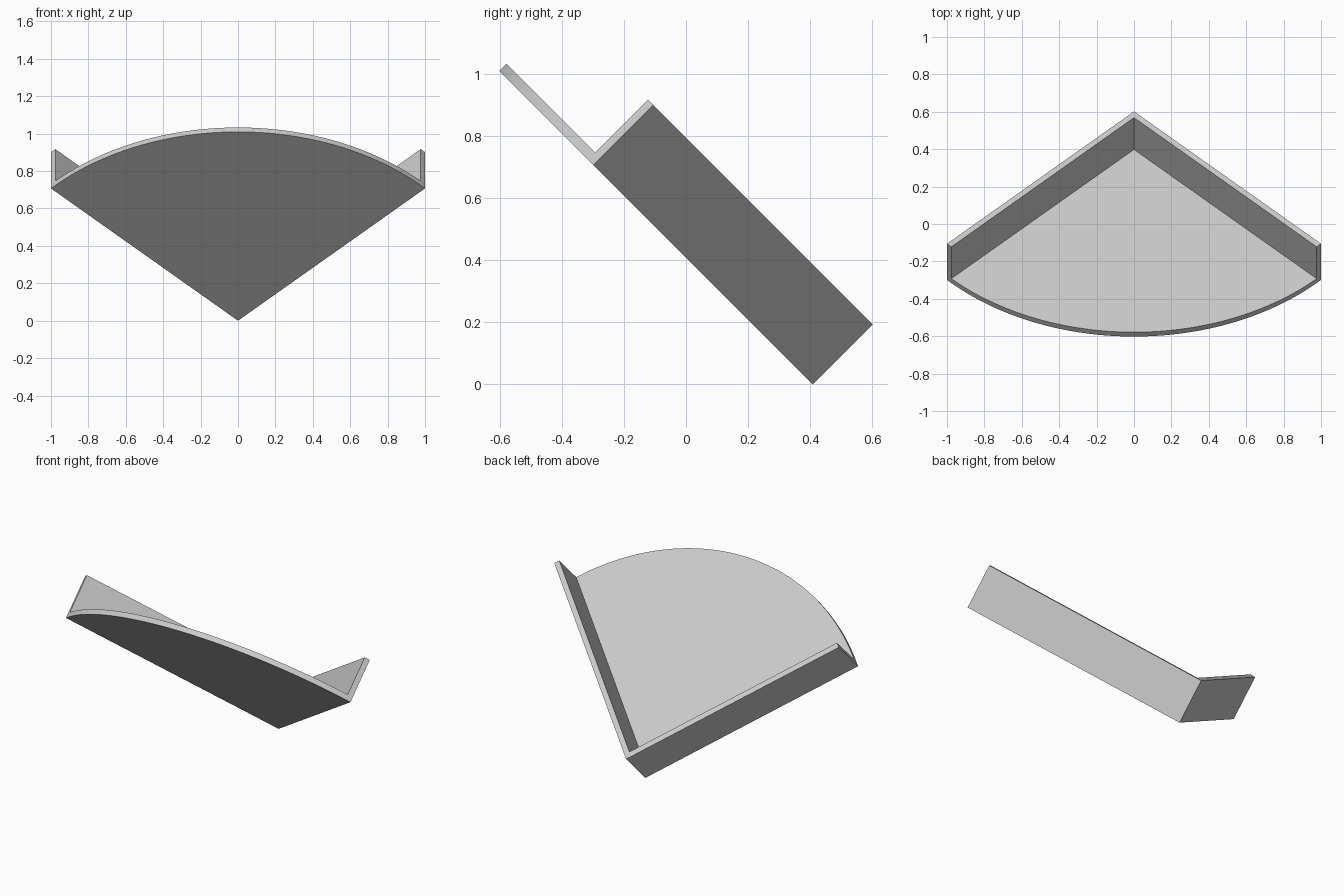
import bpy
import bmesh
from math import pi, sqrt, cos, sin, radians
from mathutils import Matrix

cube = bpy.data.objects.get("Cube")
if cube:
    bpy.data.objects.remove(cube)

THICK = 0.033                 # board thickness
WALL_HEIGHT = 0.274
SIDE = sqrt(2)                # outer length of each wall
INNER = SIDE - THICK          # radius of the quarter-round plate
SEGMENTS = 64

grey = bpy.data.materials.new("Light Grey")
grey.use_nodes = True
colour = (0.6, 0.6, 0.6, 1)
grey.diffuse_color = colour
grey.node_tree.nodes["Principled BSDF"].inputs["Base Color"].default_value = colour

# Corner frame: walls run along local x and y, then the tray is spun to
# open towards the front and tipped up
PLACE = (Matrix.Translation((0, 0.408, 0))
         @ Matrix.Rotation(radians(-45), 4, 'X')
         @ Matrix.Rotation(radians(-135), 4, 'Z'))


def extruded(name, outline, height):
    bm = bmesh.new()
    base = bm.faces.new([bm.verts.new((x, y, 0)) for x, y in outline])
    top = bmesh.ops.extrude_face_region(bm, geom=[base])["geom"]
    bmesh.ops.translate(bm, vec=(0, 0, height),
                        verts=[v for v in top if isinstance(v, bmesh.types.BMVert)])
    bmesh.ops.recalc_face_normals(bm, faces=bm.faces)
    bm.transform(PLACE)
    mesh = bpy.data.meshes.new(name)
    bm.to_mesh(mesh)
    bm.free()
    mesh.materials.append(grey)
    obj = bpy.data.objects.new(name, mesh)
    bpy.context.collection.objects.link(obj)
    bpy.ops.object.select_all(action='DESELECT')
    obj.select_set(True)
    bpy.context.view_layer.objects.active = obj
    bpy.ops.object.shade_smooth_by_angle(angle=radians(30))


# L-shaped pair of walls meeting at the corner
extruded("corner_walls",
         [(0, 0), (SIDE, 0), (SIDE, THICK), (THICK, THICK), (THICK, SIDE), (0, SIDE)],
         WALL_HEIGHT)

# Quarter-round plate filling the inside of the corner
arc = [(THICK + INNER * cos(a), THICK + INNER * sin(a))
       for a in (pi / 2 * i / SEGMENTS for i in range(SEGMENTS + 1))]
extruded("quarter_round_plate", [(THICK, THICK)] + arc, THICK)
